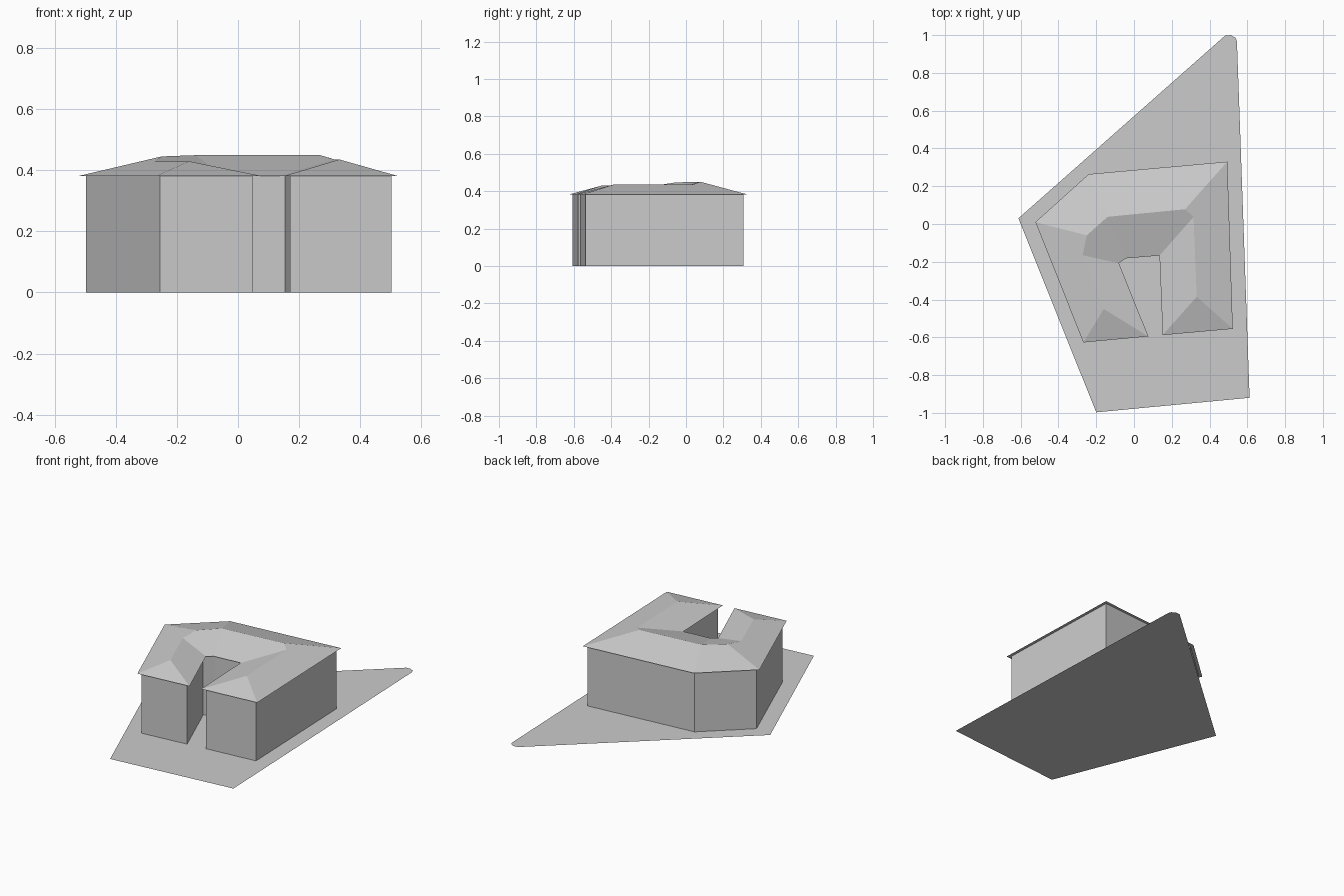
import bpy
from mathutils import Vector

cube = bpy.data.objects.get("Cube")
if cube:
    bpy.data.objects.remove(cube, do_unlink=True)

grey = bpy.data.materials.new("plain grey")
grey.use_nodes = True
grey.diffuse_color = (0.6, 0.6, 0.6, 1)
grey.node_tree.nodes["Principled BSDF"].inputs["Base Color"].default_value = (0.6, 0.6, 0.6, 1)

EAVE = 0.382
OVERHANG = 0.02


def add_mesh(name, verts, faces):
    mesh = bpy.data.meshes.new(name)
    mesh.from_pydata(verts, [], faces)
    mesh.materials.append(grey)
    mesh.update()
    obj = bpy.data.objects.new(name, mesh)
    bpy.context.collection.objects.link(obj)
    return obj


def inset(points, dist):
    """Move each side of a counter-clockwise outline inward by dist."""
    result = []
    for i, p in enumerate(points):
        p = Vector(p)
        before = (p - Vector(points[i - 1])).normalized()
        after = (Vector(points[(i + 1) % len(points)]) - p).normalized()
        n1 = Vector((-before.y, before.x))
        n2 = Vector((-after.y, after.x))
        result.append(p + (n1 + n2) * dist / (1 + n1.dot(n2)))
    return result


# Ground plot with one rounded corner
plot = [(-0.612, 0.03), (-0.2, -0.997), (0.612, -0.92), (0.545, 0.965),
        (0.538, 0.985), (0.512, 1.0), (0.482, 0.997)]
add_mesh("ground_plot", [(x, y, 0) for x, y in plot], [range(len(plot))])

# Eave outline of the U-shaped house, counter-clockwise from the left corner
eave = [(-0.522, 0.01), (-0.268, -0.627), (0.076, -0.595), (-0.08, -0.208),
        (-0.045, -0.182), (0.135, -0.167), (0.152, -0.588), (0.523, -0.555),
        (0.494, 0.33), (-0.24, 0.264)]
n = len(eave)

# Walls, set in under the eaves
foot = inset(eave, OVERHANG)
add_mesh("walls",
         [(p.x, p.y, z) for z in (0, EAVE) for p in foot],
         [(i, (i + 1) % n, n + (i + 1) % n, n + i) for i in range(n)])

# Hipped roof: one sloping face per eave side, meeting along the ridge
ridge = [(-0.16, -0.45, 0.43), (-0.272, -0.165, 0.43), (-0.25, -0.06, 0.446),
         (-0.14, 0.038, 0.45), (0.27, 0.078, 0.45), (0.315, 0.037, 0.436),
         (0.332, -0.385, 0.436)]
ridge_ends = [(0, 1, 2), (0,), (1, 0), (3, 2, 1), (5, 4, 3),
              (6, 5), (6,), (4, 5, 6), (3, 4), (2, 3)]
slopes = [(i, (i + 1) % n, *(n + r for r in ends))
          for i, ends in enumerate(ridge_ends)]
soffit = tuple(reversed(range(n)))
add_mesh("hipped_roof", [(x, y, EAVE) for x, y in eave] + ridge, slopes + [soffit])
